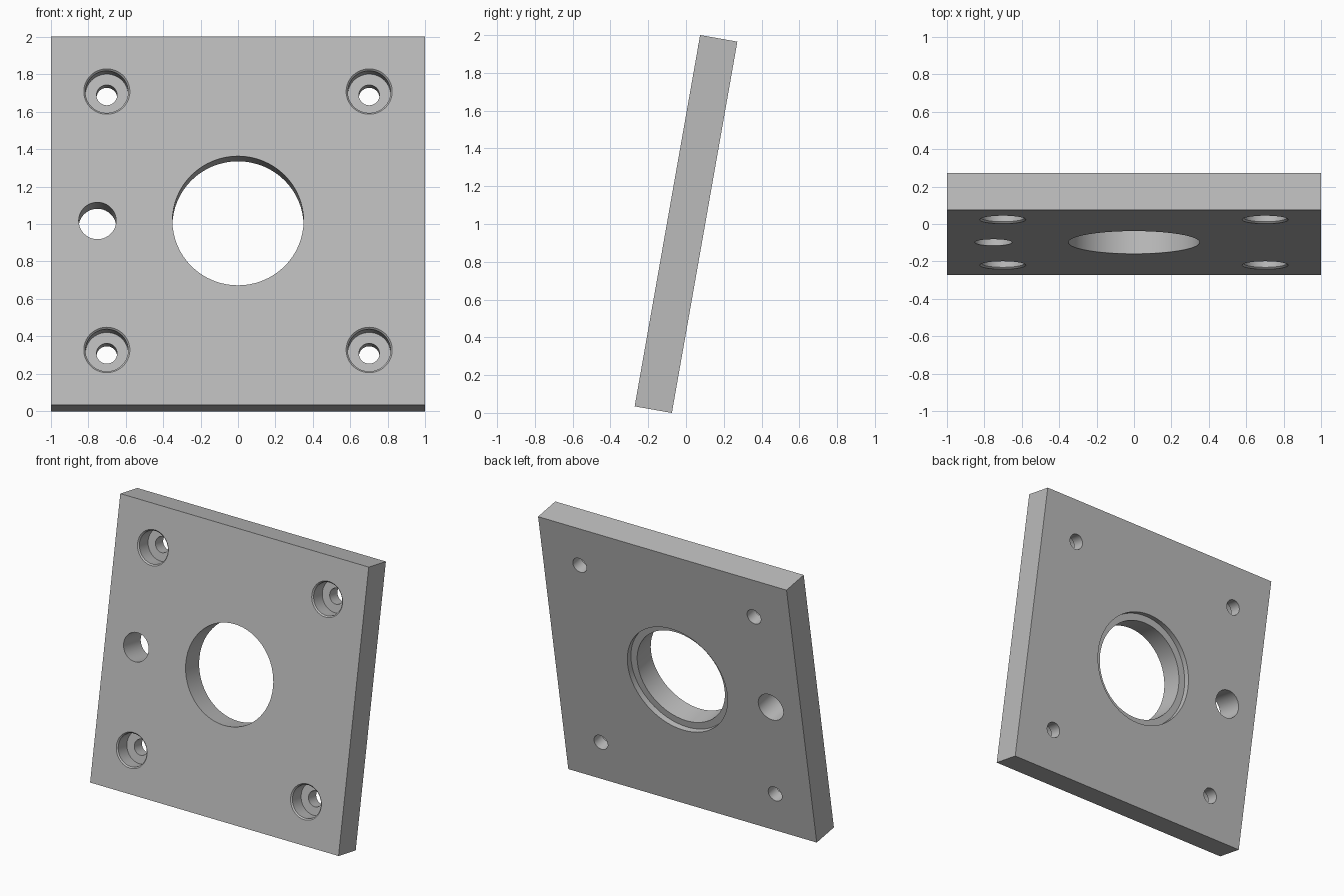
import bpy, bmesh, math
from mathutils import Matrix

cube = bpy.data.objects.get("Cube")
if cube:
    bpy.data.objects.remove(cube, do_unlink=True)

SIDE, THICK, TILT = 1.996, 0.2, math.radians(10)
FRONT, BACK, OVER = -THICK / 2, THICK / 2, 0.05
SEGMENTS = 64

grey = bpy.data.materials.new("plain grey")
grey.use_nodes = True
colour = (0.5, 0.5, 0.5, 1)
grey.diffuse_color = colour
grey.node_tree.nodes["Principled BSDF"].inputs["Base Color"].default_value = colour


def make_object(name, bm):
    bmesh.ops.recalc_face_normals(bm, faces=bm.faces)
    mesh = bpy.data.meshes.new(name)
    bm.to_mesh(mesh)
    bm.free()
    mesh.materials.append(grey)
    obj = bpy.data.objects.new(name, mesh)
    bpy.context.collection.objects.link(obj)
    return obj


def add_turned_cutter(bm, x, z, profile):
    """Closed solid turned about the y direction from (radius, y) points."""
    rings = []
    for radius, y in profile:
        rings.append([
            bm.verts.new((x + radius * math.cos(a), y, z + radius * math.sin(a)))
            for a in (2 * math.pi * i / SEGMENTS for i in range(SEGMENTS))])
    for low, high in zip(rings, rings[1:]):
        for i in range(SEGMENTS):
            j = (i + 1) % SEGMENTS
            bm.faces.new((low[i], low[j], high[j], high[i]))
    bm.faces.new(rings[0])
    bm.faces.new(rings[-1])


# Square plate
bm = bmesh.new()
bmesh.ops.create_cube(bm, size=1, matrix=Matrix.Diagonal((SIDE, THICK, SIDE, 1)))
plate = make_object("mounting_plate", bm)

# Cutters for every hole
bm = bmesh.new()
recess = BACK - 0.042
add_turned_cutter(bm, 0, 0, [(0.35, FRONT - OVER), (0.35, recess),
                             (0.4, recess), (0.4, BACK + OVER)])
add_turned_cutter(bm, -0.75, 0, [(0.1, FRONT - OVER), (0.1, BACK + OVER)])
bore_floor = FRONT + 0.11
bolt_profile = [(0.123, FRONT - OVER), (0.123, FRONT), (0.114, FRONT + 0.009),
                (0.114, bore_floor), (0.055, bore_floor), (0.055, BACK + OVER)]
for x in (-0.7, 0.7):
    for z in (-0.7, 0.7):
        add_turned_cutter(bm, x, z, bolt_profile)
cutter = make_object("hole_cutters", bm)
cutter.hide_render = True

# Cut the holes and drop the helper
bpy.context.view_layer.objects.active = plate
plate.select_set(True)
cut = plate.modifiers.new("holes", 'BOOLEAN')
cut.operation, cut.solver, cut.object = 'DIFFERENCE', 'EXACT', cutter
bpy.ops.object.modifier_apply(modifier=cut.name)
bpy.data.objects.remove(cutter, do_unlink=True)

# Lean the plate back and stand it on the ground
plate.data.transform(Matrix.Translation((0, 0, 1)) @ Matrix.Rotation(-TILT, 4, 'X'))
bpy.ops.object.select_all(action='DESELECT')
plate.select_set(True)
bpy.ops.object.shade_smooth_by_angle(angle=math.radians(30))
